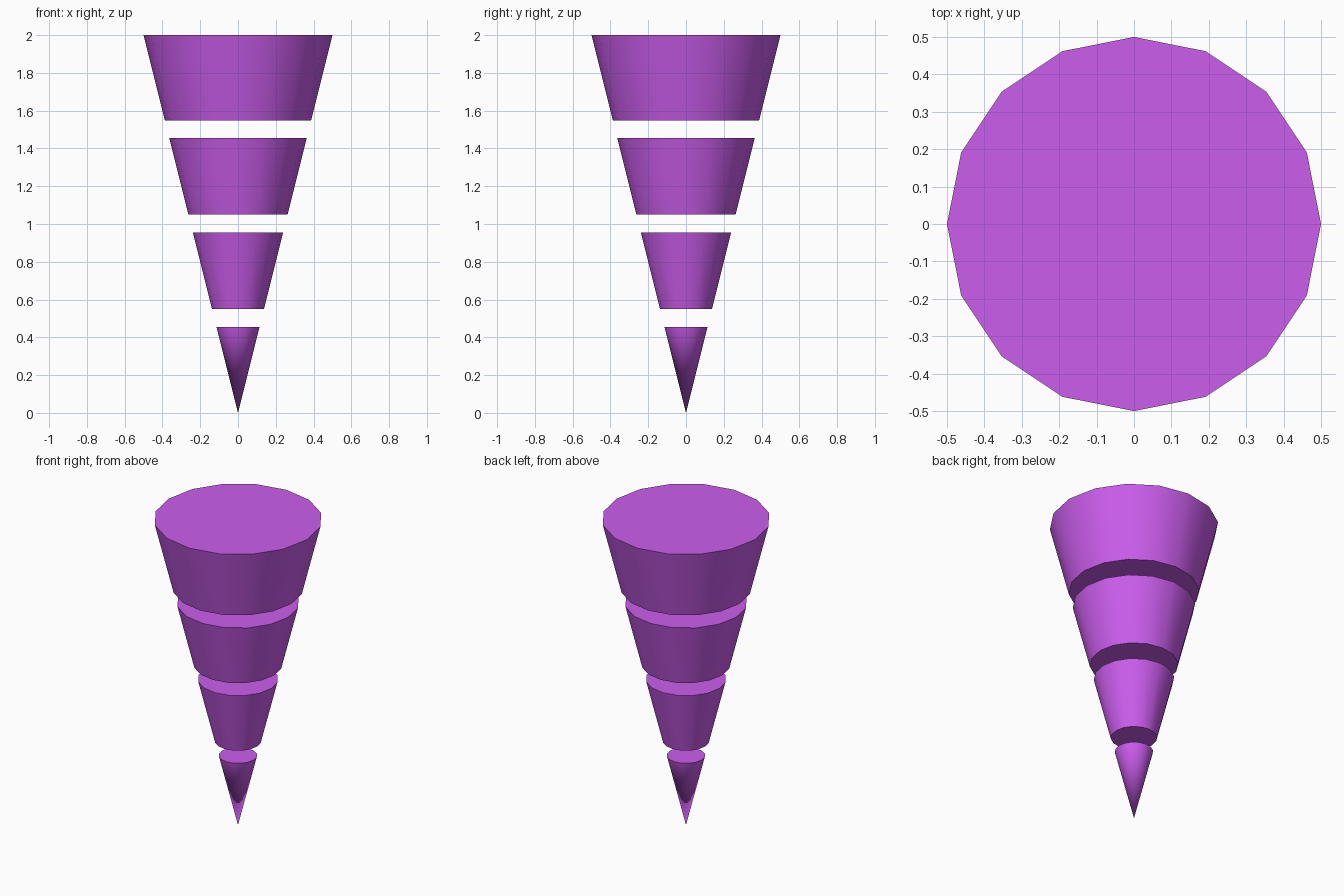
import bpy
import math

if "Cube" in bpy.data.objects:
    bpy.data.objects.remove(bpy.data.objects["Cube"])

SLOPE = 0.25   # radius gained per unit of height
SIDES = 16

purple = bpy.data.materials.new("purple")
purple.diffuse_color = (0.6, 0.11, 0.85, 1)
purple.use_nodes = True
purple.node_tree.nodes["Principled BSDF"].inputs["Base Color"].default_value = purple.diffuse_color


def cone_slice(name, z0, z1):
    """One closed slice of the upside-down cone between two heights."""
    bpy.ops.mesh.primitive_cone_add(
        vertices=SIDES, radius1=z0 * SLOPE, radius2=z1 * SLOPE,
        depth=z1 - z0, location=(0, 0, (z0 + z1) / 2))
    obj = bpy.context.object
    obj.name = name
    obj.data.materials.append(purple)
    bpy.ops.object.shade_smooth_by_angle(angle=math.radians(30))
    return obj


# Pointed tip, then three wider slices separated by narrow gaps
cone_slice("cone_tip", 0.0, 0.456)
cone_slice("lower_slice", 0.549, 0.956)
cone_slice("middle_slice", 1.049, 1.456)
cone_slice("top_slice", 1.549, 2.0)
